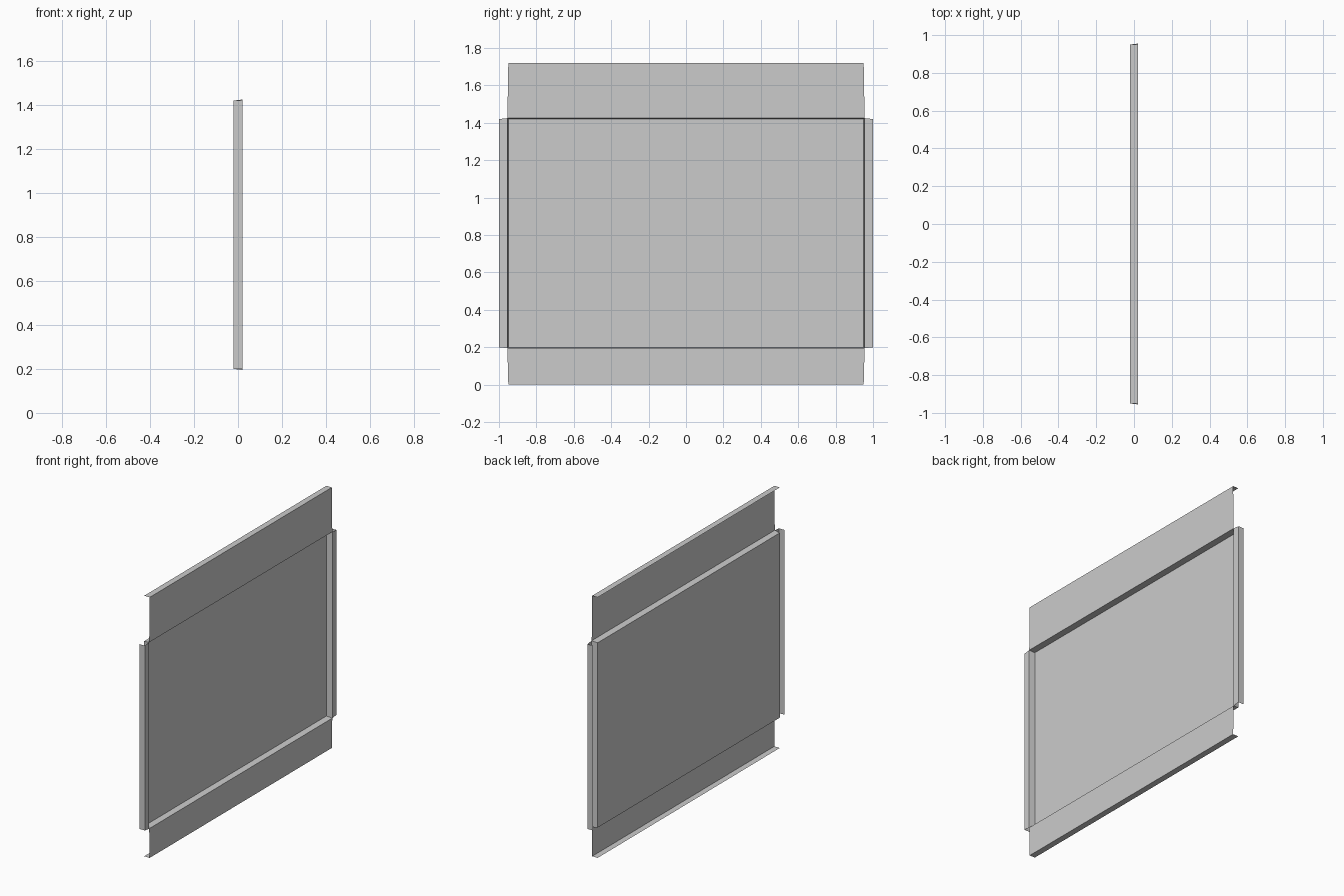
import bpy, bmesh

if "Cube" in bpy.data.objects:
    bpy.data.objects.remove(bpy.data.objects["Cube"])

W, Z0, Z1 = 0.95, 0.20, 1.42      # recessed panel half width, bottom, top
BACK, FRONT = -0.02, 0.02         # sheet depth range in x
DRAFT = 0.005                     # slight flare of the recess walls

bm = bmesh.new()


def rect(x, w, z0, z1):
    """Four corners of a y/z rectangle at depth x, in loop order."""
    return [bm.verts.new((x, y, z)) for y, z in
            ((-w, z0), (w, z0), (w, z1), (-w, z1))]


# Recessed centre panel
floor = rect(BACK, W, Z0, Z1)
mouth = rect(FRONT, W + DRAFT, Z0 - DRAFT, Z1 + DRAFT)
bm.faces.new(floor)

# Outer edge of each flange: bottom, right, top, left
edges = [((-W, 0), (W, 0)),
         ((1, Z0), (1, Z1)),
         ((W, 1.72), (-W, 1.72)),
         ((-1, Z1), (-1, Z0))]

for i, (p, q) in enumerate(edges):
    j = (i + 1) % 4
    # Recess wall
    bm.faces.new((floor[j], floor[i], mouth[i], mouth[j]))
    # Flange, then lip folded back
    a, b = (bm.verts.new((FRONT, *c)) for c in (p, q))
    c, d = (bm.verts.new((BACK, *c)) for c in (p, q))
    bm.faces.new((mouth[j], mouth[i], a, b))
    bm.faces.new((b, a, c, d))

bmesh.ops.recalc_face_normals(bm, faces=bm.faces)
mesh = bpy.data.meshes.new("folded_sheet_panel")
bm.to_mesh(mesh)
bm.free()
panel = bpy.data.objects.new("folded_sheet_panel", mesh)
bpy.context.collection.objects.link(panel)
